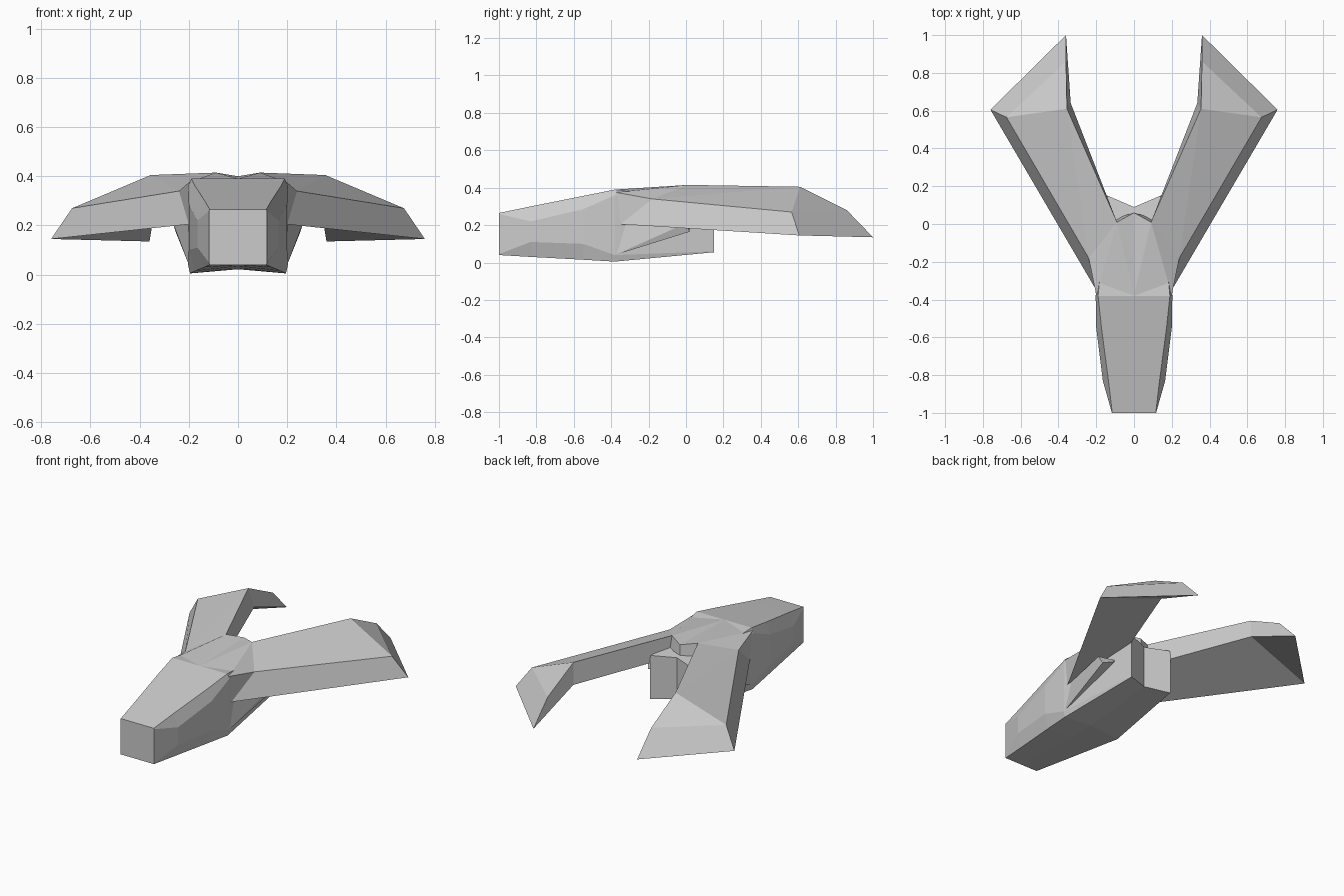
import bpy
import bmesh

cube = bpy.data.objects.get("Cube")
if cube:
    bpy.data.objects.remove(cube, do_unlink=True)

grey = bpy.data.materials.new("hull_grey")
grey.use_nodes = True
grey.diffuse_color = (0.6, 0.6, 0.6, 1)
grey.node_tree.nodes["Principled BSDF"].inputs["Base Color"].default_value = (0.6, 0.6, 0.6, 1)


def mirrored_part(name, points, faces):
    """Flat-shaded half shape, mirrored across x = 0."""
    bm = bmesh.new()
    verts = {key: bm.verts.new(co) for key, co in points.items()}
    for face in faces:
        bm.faces.new([verts[key] for key in face])
    mirror = bmesh.ops.duplicate(bm, geom=bm.verts[:] + bm.edges[:] + bm.faces[:])
    for item in mirror["geom"]:
        if isinstance(item, bmesh.types.BMVert):
            item.co.x *= -1
    bmesh.ops.remove_doubles(bm, verts=bm.verts, dist=0.0005)
    bmesh.ops.recalc_face_normals(bm, faces=bm.faces)
    mesh = bpy.data.meshes.new(name)
    bm.to_mesh(mesh)
    bm.free()
    mesh.materials.append(grey)
    obj = bpy.data.objects.new(name, mesh)
    bpy.context.collection.objects.link(obj)


# Hull: half cross-sections from nose to tail (y at side, y at centre, then x/z
# for belly centre, belly corner, lower side, upper side, roof corner, roof centre)
sections = [
    (-1.0, -1.0, [(0, .04), (.115, .04), (.117, .045), (.117, .26), (.115, .265), (0, .265)]),
    (-.83, -.83, [(0, .035), (.137, .03), (.165, .11), (.165, .22), (.135, .30), (0, .30)]),
    (-.55, -.55, [(0, .027), (.174, .015), (.2, .10), (.2, .285), (.172, .356), (0, .356)]),
    (-.38, -.38, [(0, .022), (.195, .005), (.203, .04), (.203, .36), (.19, .39), (0, .39)]),
    (.15, .09, [(0, .07), (.143, .055), (.145, .06), (.145, .31), (.14, .33), (0, .33)]),
]
points, faces = {}, []
for s, (y_side, y_mid, profile) in enumerate(sections):
    for i, (x, z) in enumerate(profile):
        points[s, i] = (x, y_mid if x == 0 else y_side, z)
for s in range(len(sections) - 1):
    for i in range(5):
        faces.append([(s, i), (s + 1, i), (s + 1, i + 1), (s, i + 1)])
for end in (0, len(sections) - 1):
    faces.append([(end, i) for i in range(6)])
mirrored_part("hull", points, faces)

# Swept wings joined by the raised back
wing = {
    "spine_front": (0, -.38, .39), "spine_rear": (0, .06, .40), "spine_low": (0, .06, .28),
    "shoulder": (.2, -.375, .375), "chin": (.2, -.35, .205),
    "ridge_front": (.24, -.18, .34), "ridge_tip": (.675, .565, .27),
    "outer_tip": (.76, .605, .145), "rear_tip": (.36, 1, .135),
    "crest": (.355, .61, .405), "crest_tip": (.36, .86, .28),
    "inner_low": (.335, .64, .28),
    "root_top": (.09, .01, .415), "root_low": (.10, .03, .28),
}
mirrored_part("wings", wing, [
    ("spine_front", "shoulder", "root_top"),
    ("spine_front", "root_top", "spine_rear"),
    ("shoulder", "ridge_front", "root_top"),
    ("ridge_front", "crest", "root_top"),
    ("ridge_front", "ridge_tip", "crest"),
    ("ridge_tip", "crest_tip", "crest"),
    ("ridge_tip", "outer_tip", "rear_tip", "crest_tip"),
    ("ridge_front", "chin", "outer_tip", "ridge_tip"),
    ("shoulder", "chin", "ridge_front"),
    ("crest", "crest_tip", "rear_tip", "inner_low"),
    ("root_top", "crest", "inner_low", "root_low"),
    ("chin", "root_low", "inner_low"),
    ("chin", "inner_low", "outer_tip"),
    ("outer_tip", "inner_low", "rear_tip"),
    ("spine_rear", "root_top", "root_low", "spine_low"),
    ("spine_low", "root_low", "chin"),
    ("spine_front", "spine_low", "chin", "shoulder"),
])

# Fairings bracing the wings against the hull
fairing = {
    "front": (.2, -.38, .04), "top_front": (.19, -.35, .21),
    "top_rear": (.265, 0, .21), "low_rear": (.25, .02, .165), "inner": (.13, .02, .22),
}
mirrored_part("fairings", fairing, [
    ("front", "top_front", "top_rear"),
    ("front", "top_rear", "low_rear"),
    ("front", "low_rear", "inner"),
    ("low_rear", "top_rear", "inner"),
    ("front", "inner", "top_front"),
    ("top_front", "inner", "top_rear"),
])
